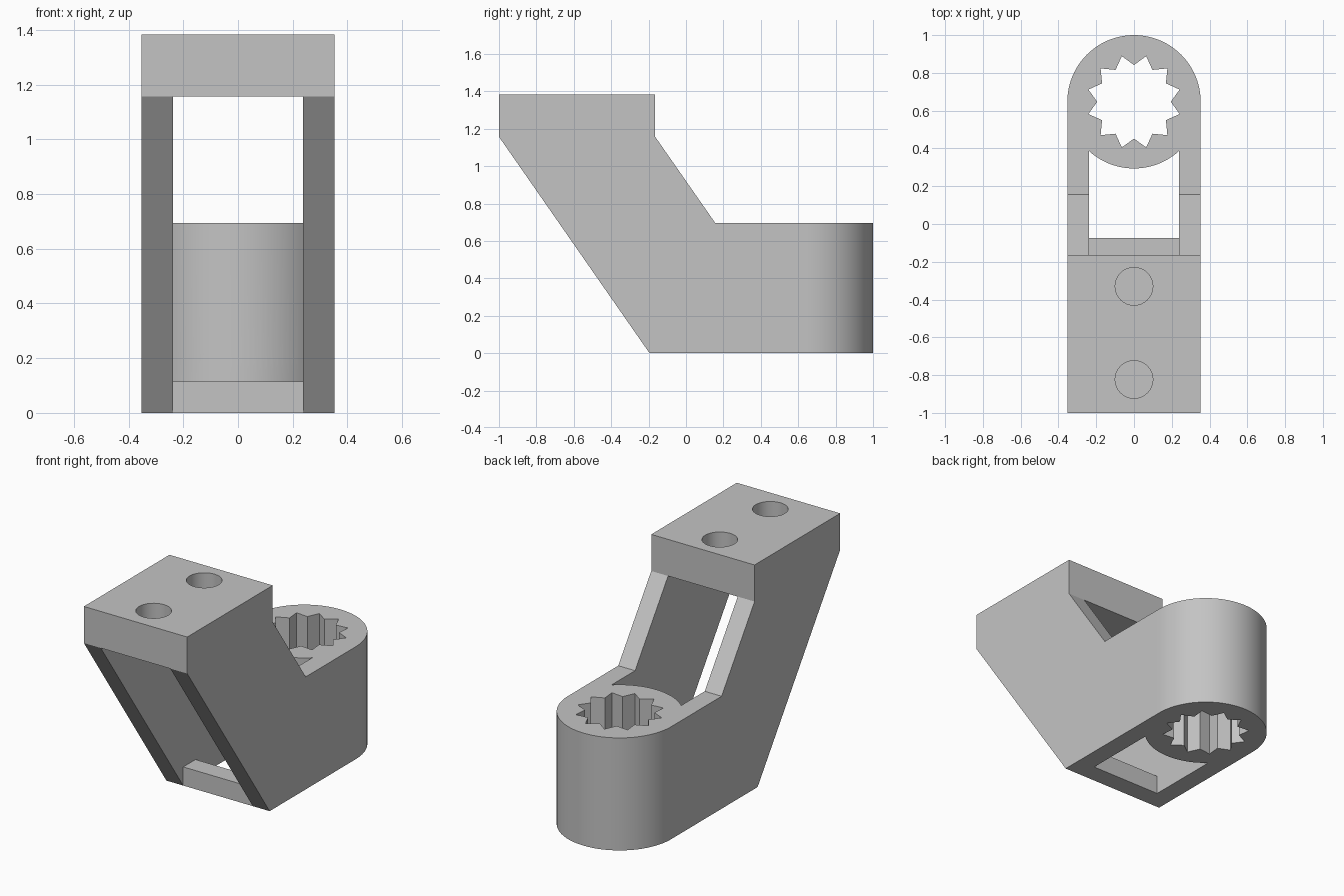
import bpy
import bmesh
from math import sin, cos, pi, sqrt, atan2
from mathutils import Vector

cube = bpy.data.objects.get("Cube")
if cube:
    bpy.data.objects.remove(cube, do_unlink=True)

HALF = 0.353                 # outer half width and ring radius
SLOT = 0.238                 # half width of the opening between the arms
RING_Y = 1 - HALF            # ring centre
PLATE_Z, TOP_Z = 1.157, 1.383
BAR_Z, BAR_FRONT, BAR_BACK = 0.115, -0.195, -0.075

grey = bpy.data.materials.new("grey plastic")
grey.use_nodes = True
grey.diffuse_color = (0.55, 0.55, 0.55, 1)
grey.node_tree.nodes["Principled BSDF"].inputs["Base Color"].default_value = (0.55, 0.55, 0.55, 1)


def prism(name, points, shift):
    """Extrude a flat outline of 3D points along a vector."""
    bm = bmesh.new()
    face = bm.faces.new([bm.verts.new(p) for p in points])
    result = bmesh.ops.extrude_face_region(bm, geom=[face], use_keep_orig=True)
    moved = [v for v in result["geom"] if isinstance(v, bmesh.types.BMVert)]
    bmesh.ops.translate(bm, verts=moved, vec=Vector(shift))
    bmesh.ops.recalc_face_normals(bm, faces=bm.faces)
    mesh = bpy.data.meshes.new(name)
    bm.to_mesh(mesh)
    bm.free()
    mesh.materials.append(grey)
    obj = bpy.data.objects.new(name, mesh)
    bpy.context.collection.objects.link(obj)
    return obj


def plan(name, outline, low, high):
    return prism(name, [(x, y, low) for x, y in outline], (0, 0, high - low))


def arc(radius, start, end, steps, cy=RING_Y):
    angles = [start + (end - start) * i / steps for i in range(steps + 1)]
    return [(radius * cos(a), cy + radius * sin(a)) for a in angles]


def combine(target, cutter, operation="DIFFERENCE"):
    cutter.hide_render = True
    mod = target.modifiers.new(cutter.name, "BOOLEAN")
    mod.operation, mod.object, mod.solver = operation, cutter, "EXACT"
    bpy.context.view_layer.objects.active = target
    bpy.ops.object.modifier_apply(modifier=mod.name)
    bpy.data.objects.remove(cutter, do_unlink=True)


# Bracket body: side profile, rounded at the back in plan
profile = [(-1, TOP_Z), (-0.165, TOP_Z), (-0.165, PLATE_Z), (0.157, 0.695),
           (1.2, 0.695), (1.2, 0), (BAR_FRONT, 0), (-1, PLATE_Z)]
bracket = prism("offset_bracket", [(-HALF, y, z) for y, z in profile], (2 * HALF, 0, 0))
capsule = arc(HALF, 0, pi, 48) + [(-HALF, -1.2), (HALF, -1.2)]
combine(bracket, plan("rounded_end", capsule, -0.2, 1.6), "INTERSECT")

# Opening between the arms, ending at the round ring
reach = sqrt(HALF ** 2 - SLOT ** 2)
left = atan2(-reach, -SLOT)
ring_front = arc(HALF, left, atan2(-reach, SLOT), 24)


def slot_outline(front):
    return ring_front + [(SLOT, front), (-SLOT, front)]


combine(bracket, plan("arm_opening", slot_outline(-1.2), BAR_Z, PLATE_Z))
combine(bracket, plan("floor_opening", slot_outline(BAR_BACK), -0.1, BAR_Z + 0.1))
front_gap = [(-SLOT, -1.2), (SLOT, -1.2), (SLOT, BAR_FRONT), (-SLOT, BAR_FRONT)]
combine(bracket, plan("bar_front_gap", front_gap, -0.1, BAR_Z + 0.1))

# Twelve-point socket through the ring
star = []
for i in range(24):
    r = 0.25 if i % 2 else 0.195
    star.append((r * cos(i * pi / 12), RING_Y + r * sin(i * pi / 12)))
combine(bracket, plan("star_socket", star, -0.1, 0.9))

# Two blind screw holes in the top plate
for y in (-0.33, -0.823):
    combine(bracket, plan("screw_hole", arc(0.1, 0, 2 * pi, 32, y)[:-1], PLATE_Z + 0.025, 1.5))

bpy.ops.object.select_all(action="DESELECT")
bracket.select_set(True)
bpy.context.view_layer.objects.active = bracket
bpy.ops.object.shade_smooth_by_angle(angle=pi / 7)
